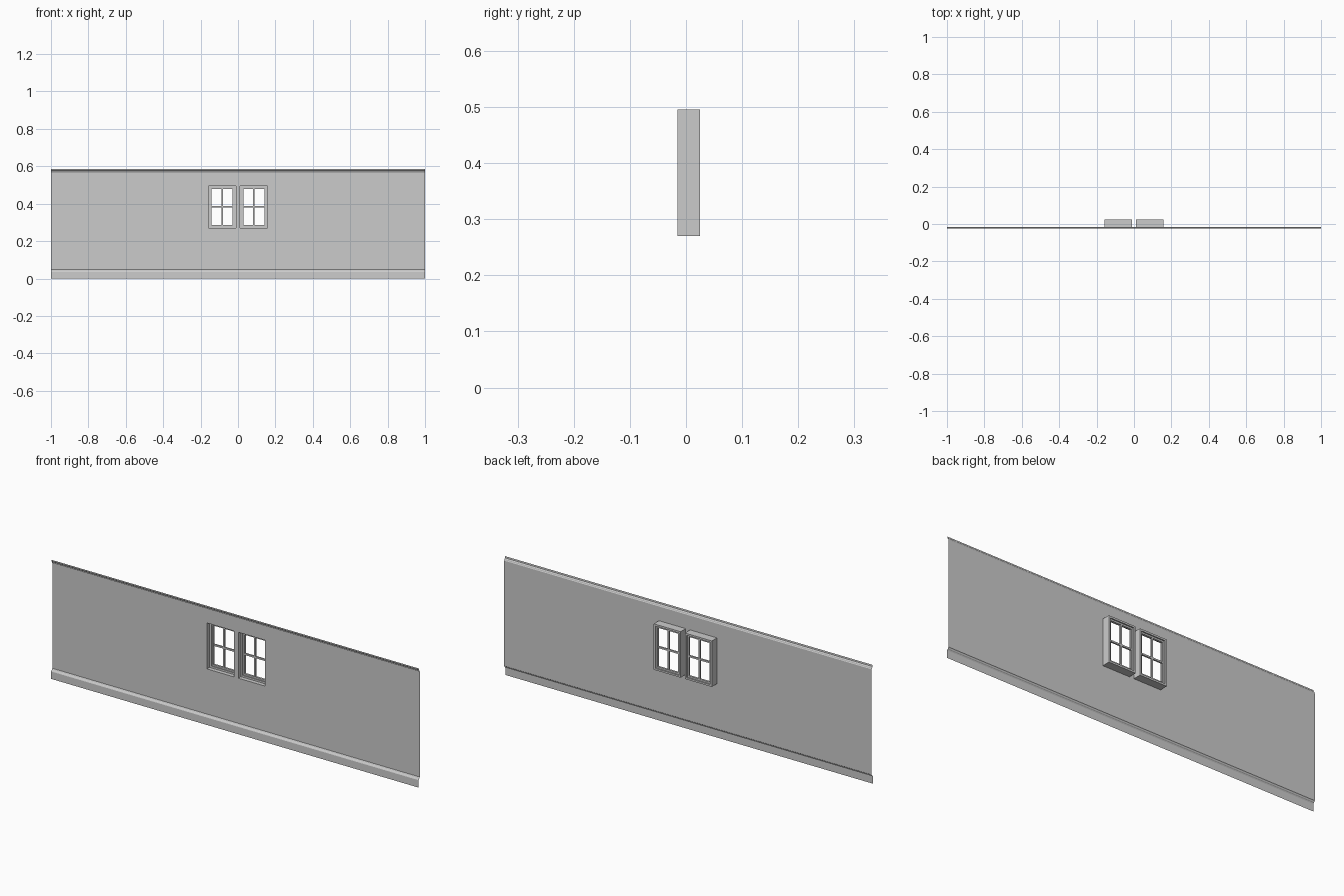
import bpy, bmesh

if "Cube" in bpy.data.objects:
    bpy.data.objects.remove(bpy.data.objects["Cube"])

X0, X1 = 0.012, 0.158      # window opening, mirrored in x
Z0, Z1 = 0.27, 0.496
WALL_Y = -0.015


def finish(bm, name):
    mesh = bpy.data.meshes.new(name)
    bm.to_mesh(mesh)
    bm.free()
    ob = bpy.data.objects.new(name, mesh)
    bpy.context.collection.objects.link(ob)
    return ob


def sheet(name, xs, profile, holes=()):
    """Open sheet: (y, z) profile swept along x, leaving out hole cells."""
    bm = bmesh.new()
    rows = [[bm.verts.new((x, y, z)) for x in xs] for y, z in profile]
    for j in range(len(rows) - 1):
        for i in range(len(xs) - 1):
            if (i, j) not in holes:
                bm.faces.new((rows[j][i], rows[j][i + 1],
                              rows[j + 1][i + 1], rows[j + 1][i]))
    return finish(bm, name)


def frame(name, x0, x1, z0, z1, steps):
    """Rectangular loops of (inset, y) joined into a stepped frame."""
    bm = bmesh.new()
    loops = [[bm.verts.new(p) for p in (
        (x0 + d, y, z0 + d), (x1 - d, y, z0 + d),
        (x1 - d, y, z1 - d), (x0 + d, y, z1 - d))] for d, y in steps]
    for a, b in zip(loops, loops[1:]):
        for i in range(4):
            k = (i + 1) % 4
            bm.faces.new((a[i], a[k], b[k], b[i]))
    bmesh.ops.recalc_face_normals(bm, faces=bm.faces)
    return finish(bm, name)


def bar(name, centre, size):
    bm = bmesh.new()
    bmesh.ops.create_cube(bm, size=1)
    bmesh.ops.scale(bm, vec=size, verts=bm.verts)
    bmesh.ops.translate(bm, vec=centre, verts=bm.verts)
    return finish(bm, name)


# wall panel with two window openings
sheet("wall_panel", [-1, -X1, -X0, X0, X1, 1],
      [(WALL_Y, z) for z in (0.048, Z0, Z1, 0.566)], {(1, 1), (3, 1)})

# skirting board and top moulding
sheet("skirting_board", [-1, 1],
      [(-0.025, 0), (-0.0245, 0.036), (-0.022, 0.040),
       (-0.019, 0.042), (-0.017, 0.046), (WALL_Y, 0.048)])
sheet("top_moulding", [-1, 1],
      [(WALL_Y, 0.566), (-0.017, 0.569), (-0.018, 0.573),
       (-0.022, 0.577), (-0.023, 0.585)])

# windows: deep casing, stepped sash and glazing bars
for side, x0, x1 in (("left", -X1, -X0), ("right", X0, X1)):
    frame(side + "_window_frame", x0, x1, Z0, Z1,
          [(0, WALL_Y), (0, 0.025), (0.009, 0.025), (0.009, 0.019),
           (0.017, 0.019), (0.017, 0.009), (0.009, 0.009),
           (0.009, 0.005), (0, 0.005)])
    cx, cz = (x0 + x1) / 2, (Z0 + Z1) / 2
    bar(side + "_upright_bar", (cx, 0.014, cz), (0.008, 0.008, Z1 - Z0 - 0.032))
    bar(side + "_cross_bar", (cx, 0.014, cz), (x1 - x0 - 0.032, 0.008, 0.008))
